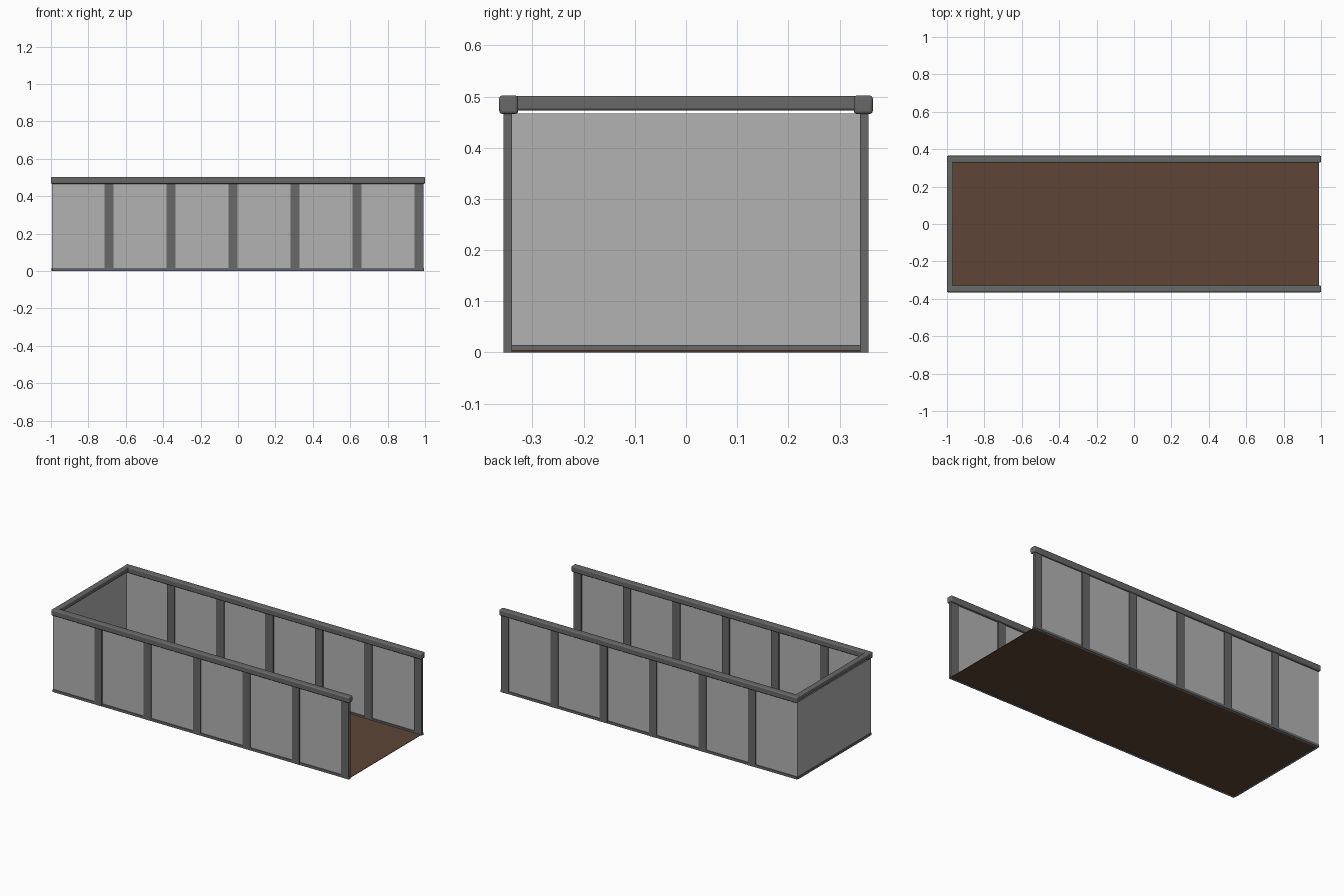
import bpy

if "Cube" in bpy.data.objects:
    bpy.data.objects.remove(bpy.data.objects["Cube"])


def material(name, rgb):
    m = bpy.data.materials.new(name)
    m.diffuse_color = (*rgb, 1)
    m.use_nodes = True
    m.node_tree.nodes["Principled BSDF"].inputs["Base Color"].default_value = m.diffuse_color
    return m


FRAME = material("dark_grey", (0.14, 0.14, 0.14))
PANEL = material("light_grey", (0.45, 0.45, 0.45))
FLOOR = material("brown", (0.11, 0.06, 0.037))


def box(name, x, y, z, mat, bevel=0.0):
    """Axis-aligned box from (min, max) ranges."""
    bpy.ops.mesh.primitive_cube_add(
        size=1, location=[(a + b) / 2 for a, b in (x, y, z)])
    o = bpy.context.object
    o.name = name
    o.scale = [b - a for a, b in (x, y, z)]
    bpy.ops.object.transform_apply(location=False, rotation=False, scale=True)
    o.data.materials.append(mat)
    if bevel:
        m = o.modifiers.new("rounded_edges", 'BEVEL')
        m.width = bevel
        m.segments = 3
        bpy.ops.object.shade_smooth_by_angle()
    return o


def both_sides(name, x, y, z, mat, bevel=0.0):
    """Same box on the front (-y) and back (+y) sides."""
    box("front_" + name, x, (-y[1], -y[0]), z, mat, bevel)
    box("back_" + name, x, y, z, mat, bevel)


# Floor board
box("floor", (-0.99, 0.99), (-0.345, 0.345), (0.002, 0.005), FLOOR)

# Long side walls: thin panel, bottom rail and capping rail
both_sides("side_panel", (-0.994, 0.99), (0.347, 0.351), (0.0, 0.47), PANEL)
both_sides("bottom_rail", (-0.995, 0.995), (0.340, 0.356), (0.0, 0.015), FRAME)
both_sides("top_rail", (-1.0, 1.0), (0.328, 0.365), (0.466, 0.502), FRAME, 0.006)

# Upright posts, visible on both faces of the side panels
for i in range(6):
    cx = -0.69 + i * 0.3315
    both_sides(f"post_{i + 1}", (cx - 0.025, cx + 0.025), (0.340, 0.357),
               (0.0, 0.47), FRAME)

# Closed end wall, with its bottom rail and slightly raised top rail
box("end_panel", (-0.995, -0.991), (-0.351, 0.351), (0.0, 0.467), PANEL)
box("end_bottom_rail", (-0.998, -0.983), (-0.345, 0.345), (0.0, 0.015), FRAME)
box("end_top_rail", (-1.0, -0.967), (-0.335, 0.335), (0.473, 0.501), FRAME, 0.005)
